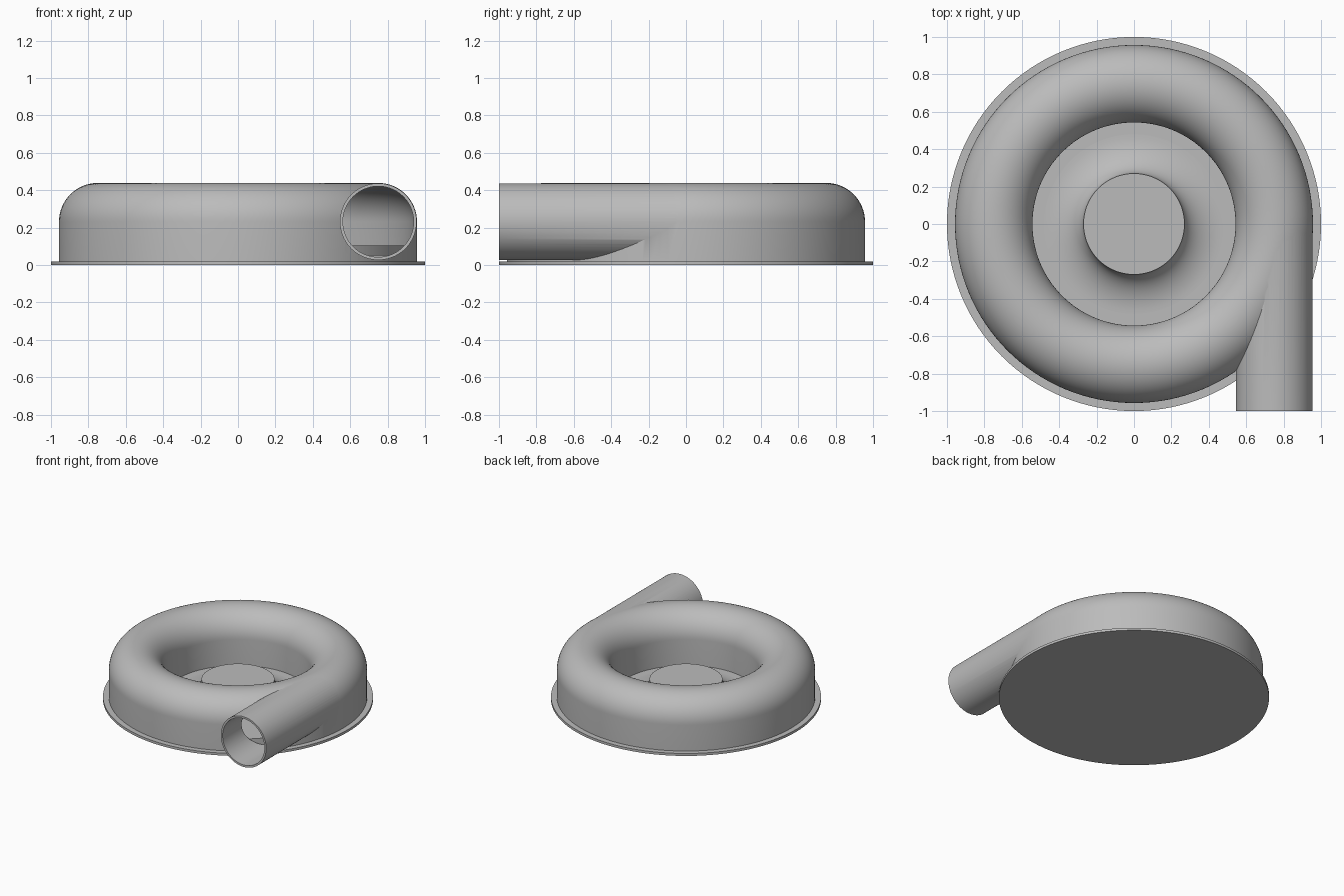
import bpy, bmesh
from math import cos, sin, pi, tau
from mathutils import Matrix

cube = bpy.data.objects.get("Cube")
if cube:
    bpy.data.objects.remove(cube, do_unlink=True)

grey = bpy.data.materials.new("grey_metal")
grey.use_nodes = True
grey.diffuse_color = (0.5, 0.5, 0.5, 1)
grey.node_tree.nodes["Principled BSDF"].inputs["Base Color"].default_value = (0.5, 0.5, 0.5, 1)

RING = 0.75      # radius of the scroll centre line
TUBE = 0.207     # outer radius of the duct
AXIS = 0.232     # height of the duct centre
WALL = 0.016


def finish(bm, name):
    bmesh.ops.recalc_face_normals(bm, faces=bm.faces)
    mesh = bpy.data.meshes.new(name)
    bm.to_mesh(mesh)
    bm.free()
    mesh.materials.append(grey)
    obj = bpy.data.objects.new(name, mesh)
    bpy.context.collection.objects.link(obj)
    return obj


def lathe(name, profile, closed=False, steps=128):
    """Revolve an (r, z) profile around the vertical axis."""
    bm = bmesh.new()
    verts = [bm.verts.new((r, 0, z)) for r, z in profile]
    edges = [bm.edges.new(pair) for pair in zip(verts, verts[1:])]
    if closed:
        edges.append(bm.edges.new((verts[-1], verts[0])))
    bmesh.ops.spin(bm, geom=verts + edges, cent=(0, 0, 0), axis=(0, 0, 1),
                   angle=tau, steps=steps)
    bmesh.ops.remove_doubles(bm, verts=bm.verts, dist=0.0001)
    return finish(bm, name)


def rod(name, radius, y0, y1):
    """Solid cylinder along y on the outlet axis."""
    bm = bmesh.new()
    place = Matrix.Translation((RING, (y0 + y1) / 2, AXIS)) @ Matrix.Rotation(pi / 2, 4, "X")
    bmesh.ops.create_cone(bm, cap_ends=True, segments=80, radius1=radius,
                          radius2=radius, depth=y1 - y0, matrix=place)
    return finish(bm, name)


def scroll_profile(radius, bottom):
    """Round-topped arch section of the scroll."""
    arch = [(RING + radius * cos(pi * i / 32), AXIS + radius * sin(pi * i / 32))
            for i in range(33)]
    return [(RING + radius, bottom)] + arch + [(RING - radius, bottom)]


def combine(target, tool, operation):
    mod = target.modifiers.new(tool.name, "BOOLEAN")
    mod.operation, mod.solver, mod.object = operation, "EXACT", tool
    bpy.context.view_layer.objects.active = target
    bpy.ops.object.modifier_apply(modifier=mod.name)
    bpy.data.objects.remove(tool, do_unlink=True)


# Scroll housing with tangential outlet pipe, hollowed out
housing = lathe("scroll_housing", scroll_profile(TUBE, 0.015), closed=True)
combine(housing, rod("outlet_pipe", TUBE - 0.002, -1, -0.005), "UNION")
combine(housing, rod("outlet_bore", TUBE - WALL - 0.002, -1.1, -0.02), "DIFFERENCE")
combine(housing, lathe("scroll_cavity", scroll_profile(TUBE - WALL, 0.005), closed=True),
        "DIFFERENCE")

# Flanged base plate
base = lathe("base_plate", [(0, 0), (1, 0), (1, 0.02), (0, 0.02)])

# Raised floor ring inside the scroll
floor = lathe("inner_floor", [(0.55, 0.05), (0.93, 0.05), (0.93, 0.105), (0.55, 0.105)],
              closed=True)

# Central hub with a concave flare
flare = [(0.48 - 0.21 * sin(pi / 2 * i / 16), 0.162 - 0.14 * cos(pi / 2 * i / 16))
         for i in range(17)]
hub = lathe("centre_hub", [(0, 0.01), (0.48, 0.01)] + flare + [(0, 0.162)])

# Smooth shading with crisp rims
for obj in (housing, base, floor, hub):
    bpy.ops.object.select_all(action="DESELECT")
    obj.select_set(True)
    bpy.context.view_layer.objects.active = obj
    bpy.ops.object.shade_smooth_by_angle(angle=pi / 6)
